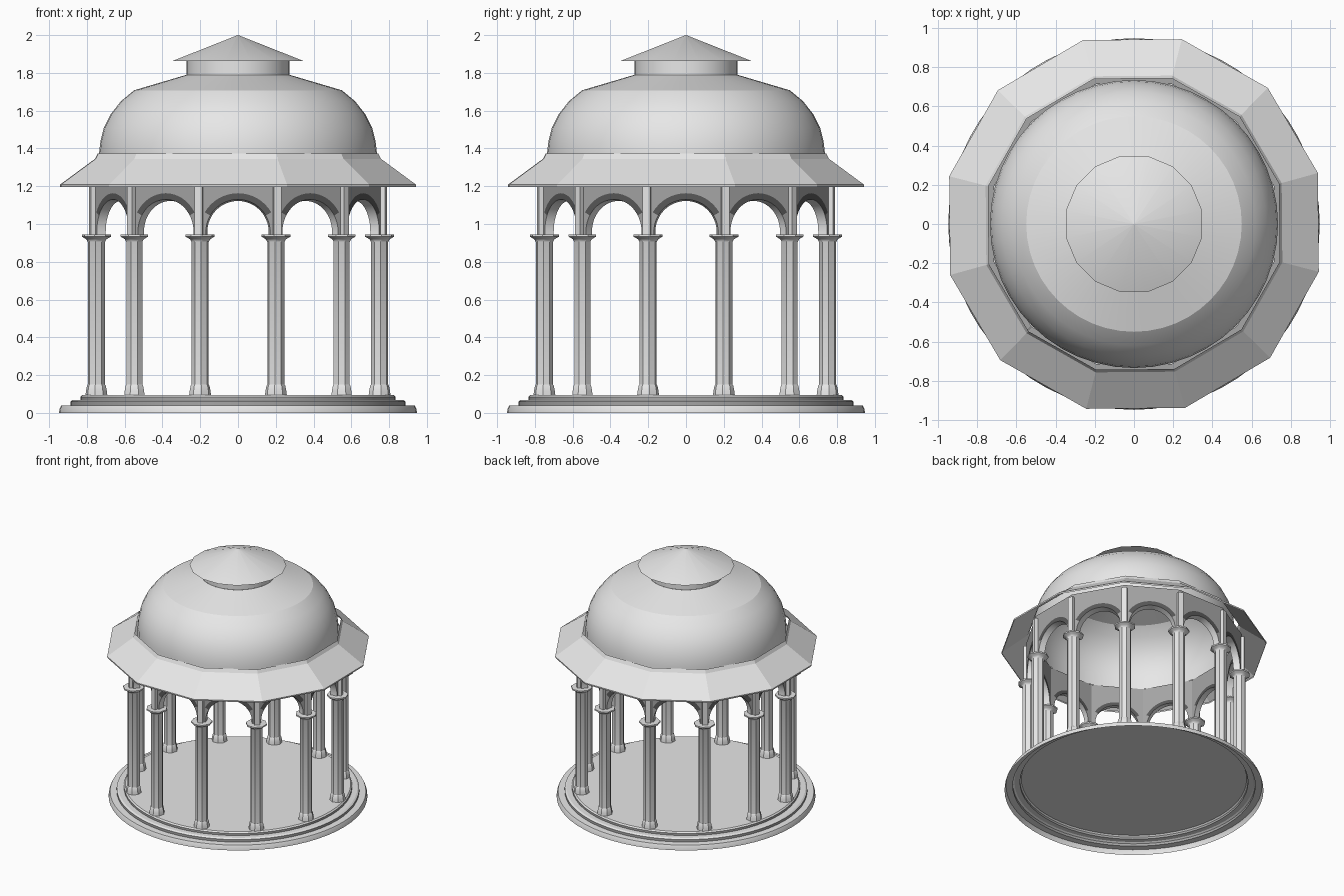
import bpy, bmesh, math
from mathutils import Matrix

cube = bpy.data.objects.get("Cube")
if cube:
    bpy.data.objects.remove(cube, do_unlink=True)

SIDES = 12
STEP = math.tau / SIDES
HALF = STEP / 2
COLUMN_R = 0.776


def material(name, value):
    mat = bpy.data.materials.new(name)
    mat.use_nodes = True
    color = (value, value, value, 1)
    mat.diffuse_color = color
    mat.node_tree.nodes["Principled BSDF"].inputs["Base Color"].default_value = color
    return mat


PALE, GREY, DARK = range(3)
MATERIALS = [material("pale_stone", 0.8), material("grey_stone", 0.38),
             material("dark_stone", 0.1)]


def finish(name, bm, smooth_angle=28):
    bmesh.ops.remove_doubles(bm, verts=bm.verts, dist=1e-5)
    bmesh.ops.recalc_face_normals(bm, faces=bm.faces)
    mesh = bpy.data.meshes.new(name)
    bm.to_mesh(mesh)
    bm.free()
    for mat in MATERIALS:
        mesh.materials.append(mat)
    mesh.shade_smooth()
    mesh.set_sharp_from_angle(angle=math.radians(smooth_angle))
    return mesh


def place(name, mesh, matrix=Matrix()):
    obj = bpy.data.objects.new(name, mesh)
    obj.matrix_world = matrix
    bpy.context.collection.objects.link(obj)


def bridge(bm, rows):
    """Quads between neighbouring closed rows of vertices."""
    strips = []
    for a, b in zip(rows, rows[1:]):
        n = len(a)
        strips.append([bm.faces.new((a[i], a[(i + 1) % n], b[(i + 1) % n], b[i]))
                       for i in range(n)])
    return strips


def revolve(name, profile, segments, phase=0.0, cap_end=False, cap_start=False,
            smooth_angle=28):
    """Turn (radius, height) points round the z axis."""
    bm = bmesh.new()
    rows = []
    for r, z in profile:
        angles = [phase + math.tau * i / segments for i in range(segments)]
        rows.append([bm.verts.new((r * math.cos(a), r * math.sin(a), z)) for a in angles])
    bridge(bm, rows)
    if cap_end:
        bm.faces.new(rows[-1])
    if cap_start:
        bm.faces.new(rows[0])
    return finish(name, bm, smooth_angle)


# Stepped plinth, open underneath, with grey upper risers
base = revolve("stepped_base", [
    (0.948, 0), (0.945, 0.02), (0.937, 0.038), (0.888, 0.04), (0.888, 0.06),
    (0.875, 0.068), (0.835, 0.068), (0.835, 0.085), (0.825, 0.095)], 64, cap_end=True)
for face in base.polygons:
    if abs(face.normal.z) < 0.1 and face.center.z > 0.04:
        face.material_index = GREY
place("stepped_base", base)

# Dome, its shoulder and the drum on top
place("dome", revolve("dome", [
    (0.735, 1.28), (0.735, 1.38), (0.728, 1.44), (0.71, 1.51), (0.675, 1.58),
    (0.62, 1.65), (0.55, 1.708)], 48))
place("dome_shoulder", revolve("dome_shoulder", [(0.55, 1.708), (0.272, 1.79)], 48))
place("drum", revolve("drum", [(0.272, 1.79), (0.272, 1.866)], 32))

# Pointed cap
place("cap_cone", revolve("cap_cone", [(0.354, 1.863), (0.001, 2.0)], 16,
                          math.pi / 16, cap_end=True, cap_start=True))

# Twelve-sided flared eave
place("eave", revolve("eave", [
    (0.768, 1.372), (0.782, 1.345), (0.974, 1.208), (0.972, 1.196)],
    SIDES, HALF + math.radians(0.5), smooth_angle=10))

# Column: foot, shaft and capital
column = revolve("column", [
    (0.058, 0.095), (0.056, 0.115), (0.05, 0.145), (0.046, 0.15), (0.046, 0.905),
    (0.053, 0.918), (0.062, 0.924), (0.078, 0.933), (0.078, 0.944)], 8, math.pi / 8,
    cap_end=True)

# Slim post above each capital
bm = bmesh.new()
bmesh.ops.create_cube(bm, size=1, matrix=Matrix.Translation((0, 0, 1.095))
                      @ Matrix.Diagonal((0.05, 0.04, 0.31, 1)))
post = finish("post", bm)


def arch_panel():
    """One grey wall panel facing +x: round arch, pale soffit, dark crescent."""
    front, back = 0.765, 0.715
    spring, foot, top, n = 0.96, 0.945, 1.28, 24
    loop = ((front, 0.203), (front, 0.17), (back, 0.162), (back, 0.189))
    bm = bmesh.new()

    def section(kind, angle=0.0):
        pts = []
        side = -math.cos(angle)
        for depth, r in loop:
            limit = depth * math.tan(HALF)
            y = side * (limit if kind == "edge" else r)
            z = spring + r * math.sin(angle) if kind == "arch" else foot
            pts.append((depth, y, z))
        for depth in (back, front):
            pts.append((depth, side * depth * math.tan(HALF), top))
        return [bm.verts.new(p) for p in pts]

    rows = [section("edge"), section("leg")]
    rows += [section("arch", math.pi * i / n) for i in range(n + 1)]
    rows += [section("leg", math.pi), section("edge", math.pi)]
    strips = bridge(bm, rows)
    for k, strip in enumerate(strips):
        for face in strip:
            face.material_index = GREY
        strip[1].material_index = PALE
        # Crescent round the upper part of the opening, on both sides
        if 4 <= k - 2 < n - 4:
            strip[0].material_index = DARK
            strip[2].material_index = DARK
    bmesh.ops.dissolve_degenerate(bm, dist=1e-5, edges=bm.edges)
    return finish("arch", bm)


arch = arch_panel()

# Ring of columns, posts and arches
for i in range(SIDES):
    corner = HALF + i * STEP
    for name, mesh, angle, radius in (("column", column, corner, COLUMN_R),
                                      ("post", post, corner, 0.787),
                                      ("arch", arch, i * STEP, 0)):
        spot = Matrix.Rotation(angle, 4, 'Z') @ Matrix.Translation((radius, 0, 0))
        place(f"{name}_{i + 1}", mesh, spot)
